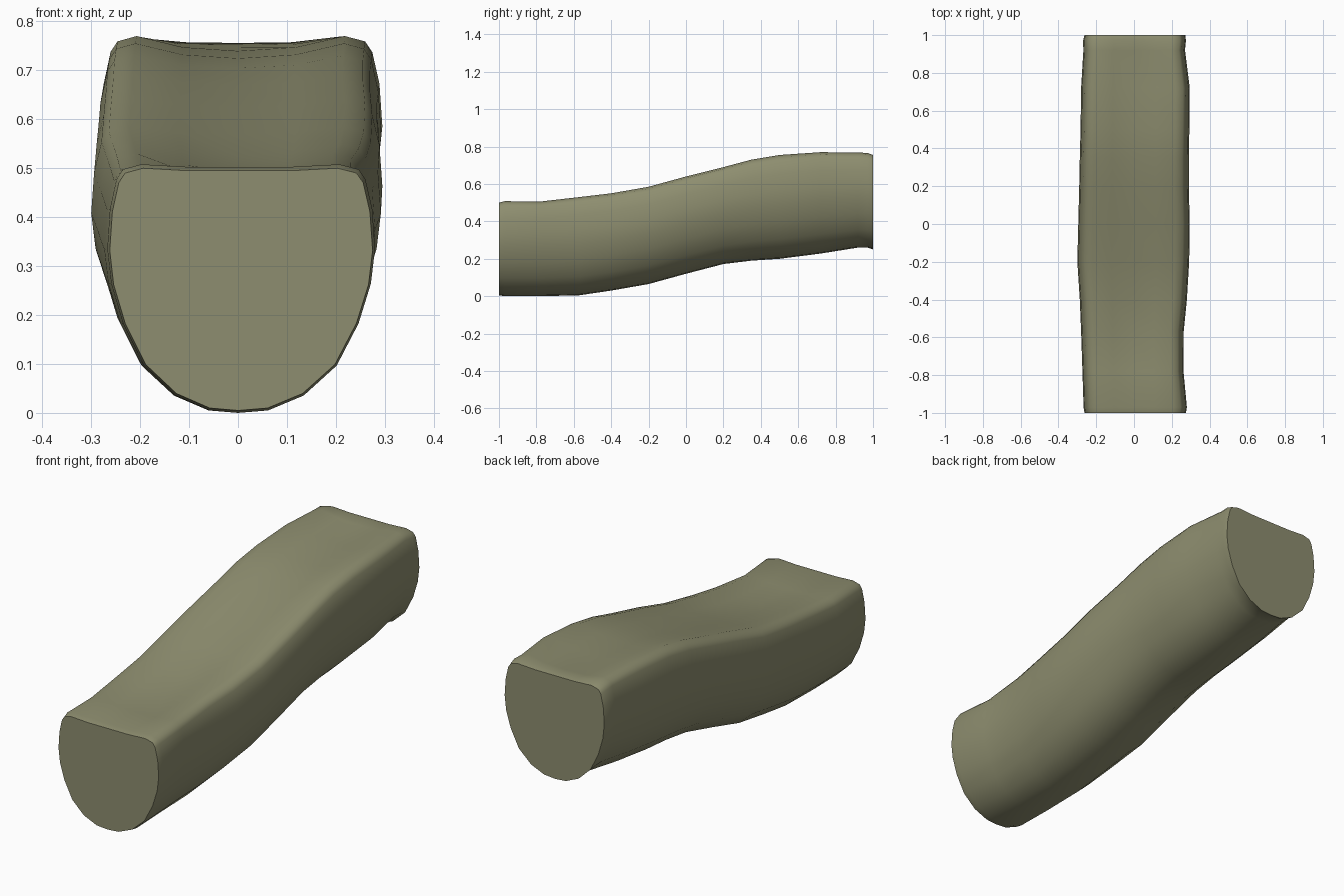
import bpy
import bmesh

cube = bpy.data.objects.get("Cube")
if cube:
    bpy.data.objects.remove(cube, do_unlink=True)

# Olive material
olive = bpy.data.materials.new("olive")
olive.use_nodes = True
color = (0.27, 0.27, 0.16, 1)
olive.diffuse_color = color
bsdf = olive.node_tree.nodes["Principled BSDF"]
bsdf.inputs["Base Color"].default_value = color
bsdf.inputs["Roughness"].default_value = 0.8

# Half section, bottom to top: share of half width, share of height
half = [(.22, .01), (.48, .07), (.72, .19), (.88, .36), (.97, .52), (1, .66),
        (.98, .82), (.93, .94), (.88, .98), (.74, 1), (.4, .99)]

# Stations along the body: y, left x, right x, bottom z, top z, dip of the top
stations = [
    (-1, .275, -.262, .005, .5, 0),
    (-.97, .28, -.267, 0, .508, 0),
    (-.78, .262, -.273, 0, .506, .01),
    (-.57, .263, -.28, .005, .53, .025),
    (-.4, .28, -.287, .03, .55, .02),
    (-.2, .292, -.3, .065, .585, .01),
    (0, .295, -.295, .12, .64, .01),
    (.2, .29, -.29, .172, .69, .015),
    (.35, .29, -.287, .19, .73, .02),
    (.5, .293, -.283, .2, .755, .025),
    (.72, .295, -.28, .228, .77, .025),
    (.92, .27, -.268, .26, .768, .015),
    (.97, .275, -.27, .26, .766, .005),
    (1, .272, -.262, .25, .755, 0),
]


def section(left, right, low, high, dip):
    """Closed outline: bottom centre, left side, top centre, right side."""
    height = high - low
    def side(x):
        return [(u * x, low + v * height - (dip * .7 if u == .4 else 0))
                for u, v in half]
    return ([(0, low)] + side(left) + [(0, low + .99 * height - dip)]
            + side(right)[::-1])


# Body lofted through the stations and closed by flat ends
bm = bmesh.new()
rings = [[bm.verts.new((x, y, z)) for x, z in section(*shape)]
         for y, *shape in stations]
for a, b in zip(rings, rings[1:]):
    for i in range(len(a)):
        j = (i + 1) % len(a)
        bm.faces.new((a[i], a[j], b[j], b[i]))
bm.faces.new(rings[0])
bm.faces.new(rings[-1])
bmesh.ops.recalc_face_normals(bm, faces=bm.faces)
mesh = bpy.data.meshes.new("curved_body")
bm.to_mesh(mesh)
bm.free()
mesh.materials.append(olive)
body = bpy.data.objects.new("curved_body", mesh)
bpy.context.collection.objects.link(body)

# Smooth sides, crisp end edges
bpy.ops.object.select_all(action="DESELECT")
body.select_set(True)
bpy.context.view_layer.objects.active = body
bpy.ops.object.shade_smooth_by_angle(angle=0.8)
